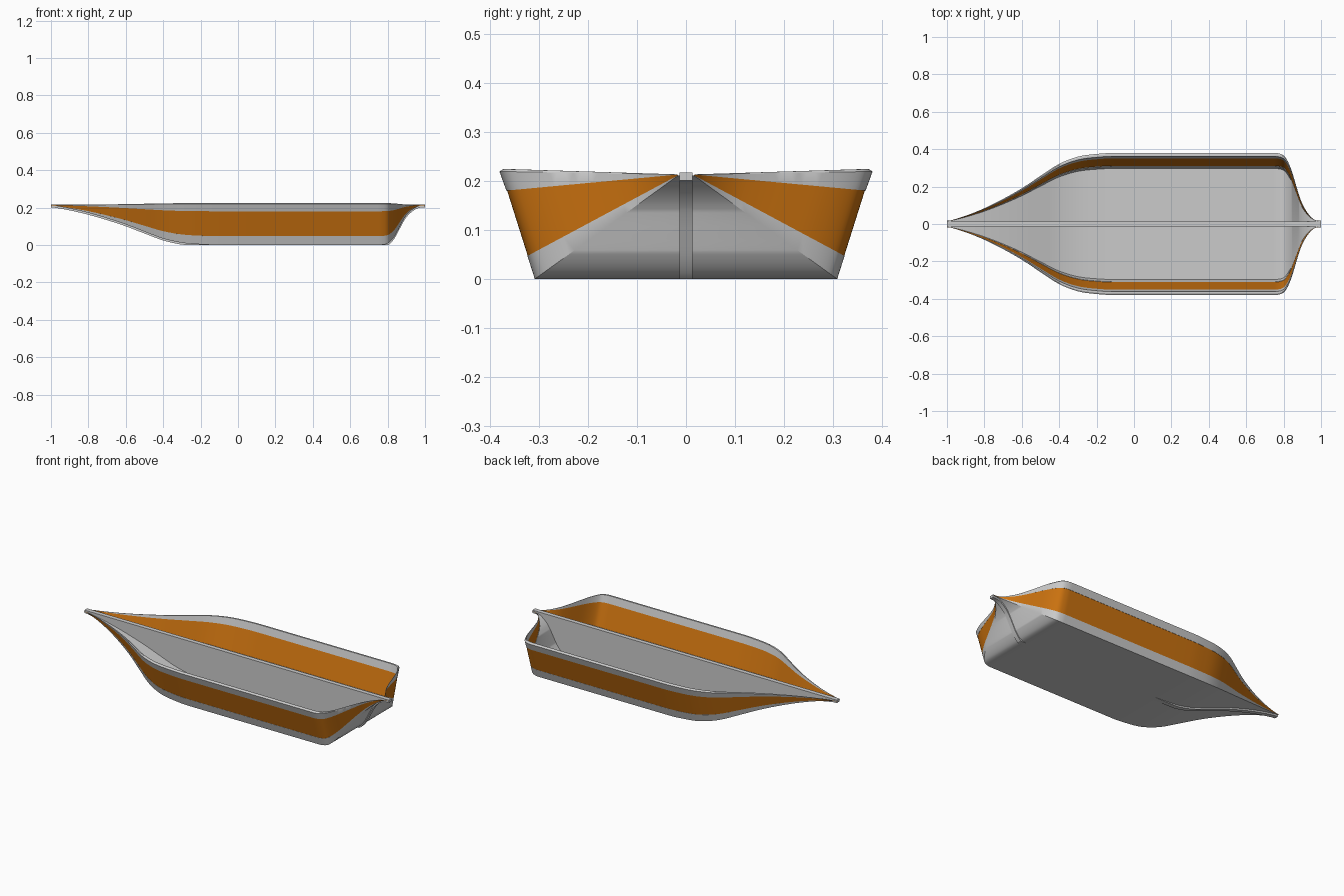
import bpy, math

if "Cube" in bpy.data.objects:
    bpy.data.objects.remove(bpy.data.objects["Cube"])

# Fullness of the hull along its length: (x, t), t=0 at pointed ends, 1 amidships
KEYS = [(-1, .0), (-.9, .085), (-.8, .195), (-.7, .33), (-.6, .485), (-.5, .665),
        (-.4, .84), (-.3, .945), (-.2, .985), (-.1, 1), (.74, 1), (.77, .995),
        (.80, .965), (.82, .89), (.84, .765), (.86, .59), (.88, .41), (.90, .26),
        (.93, .12), (.96, .035), (1, .0)]
TIP_Y, TIP_Z = .013, .213


def slope(i):
    a, b = KEYS[max(i - 1, 0)], KEYS[min(i + 1, len(KEYS) - 1)]
    if KEYS[i][1] >= 1:
        return 0
    return (b[1] - a[1]) / (b[0] - a[0])


# Smooth stations by Hermite interpolation
stations = []
for i in range(len(KEYS) - 1):
    (x0, t0), (x1, t1) = KEYS[i], KEYS[i + 1]
    h = x1 - x0
    for k in range(4):
        u = k / 4
        t = ((2*u**3 - 3*u*u + 1) * t0 + (u**3 - 2*u*u + u) * h * slope(i)
             + (3*u*u - 2*u**3) * t1 + (u**3 - u*u) * h * slope(i + 1))
        stations.append((x0 + h * u, min(1, max(.012, t))))
stations.append((1, .012))


def make(name, rings, color=None):
    """Skin a list of closed rings into one capped mesh."""
    n = len(rings[0])
    verts = [v for r in rings for v in r]
    faces = [(i*n + j, i*n + (j+1) % n, (i+1)*n + (j+1) % n, (i+1)*n + j)
             for i in range(len(rings) - 1) for j in range(n)]
    faces += [tuple(range(n))[::-1], tuple(range((len(rings)-1)*n, len(rings)*n))]
    me = bpy.data.meshes.new(name)
    me.from_pydata(verts, [], faces)
    ob = bpy.data.objects.new(name, me)
    bpy.context.collection.objects.link(ob)
    if color:
        me.materials.append(color)
    bpy.ops.object.select_all(action='DESELECT')
    ob.select_set(True)
    bpy.context.view_layer.objects.active = ob
    bpy.ops.object.mode_set(mode='EDIT')
    bpy.ops.mesh.select_all(action='SELECT')
    bpy.ops.mesh.normals_make_consistent(inside=False)
    bpy.ops.object.mode_set(mode='OBJECT')
    bpy.ops.object.shade_smooth_by_angle(angle=math.radians(30))
    return ob


def loft(name, profile, color=None, side=1):
    """Sweep a midship section, shrinking it toward both tips."""
    rings = []
    for x, t in stations:
        rings.append([(x, side * (math.copysign(TIP_Y, y) * (1 - t) + t * y),
                       TIP_Z * (1 - t) + t * z) for y, z in profile])
    return make(name, rings, color)


orange = bpy.data.materials.new("orange_paint")
orange.diffuse_color = (.6, .17, .005, 1)
orange.use_nodes = True
orange.node_tree.nodes["Principled BSDF"].inputs["Base Color"].default_value = orange.diffuse_color

# Bottom tray: floor with short upturned edges
half = [(.308, 0), (.323, .047), (.309, .049), (.297, .010)]
loft("hull_bottom", half + [(-y, z) for y, z in reversed(half)])

for side, label in ((1, "left"), (-1, "right")):
    # Orange side wall
    loft("side_panel_" + label, [(.322, .046), (.365, .182), (.354, .184), (.311, .048)],
         orange, side)
    # Gunwale band with chamfered top
    loft("gunwale_" + label, [(.366, .180), (.380, .219), (.372, .224), (.362, .224),
                              (.351, .182)], None, side)

# Upright centre board from bow to stern, showing as a rib outside the raised ends
rings = []
for x, t in stations:
    low = max(0, TIP_Z * (1 - t) - .010)
    rings.append([(x, -.013, low), (x, .013, low), (x, .013, .217), (x, -.013, .217)])
make("centre_board", rings)
